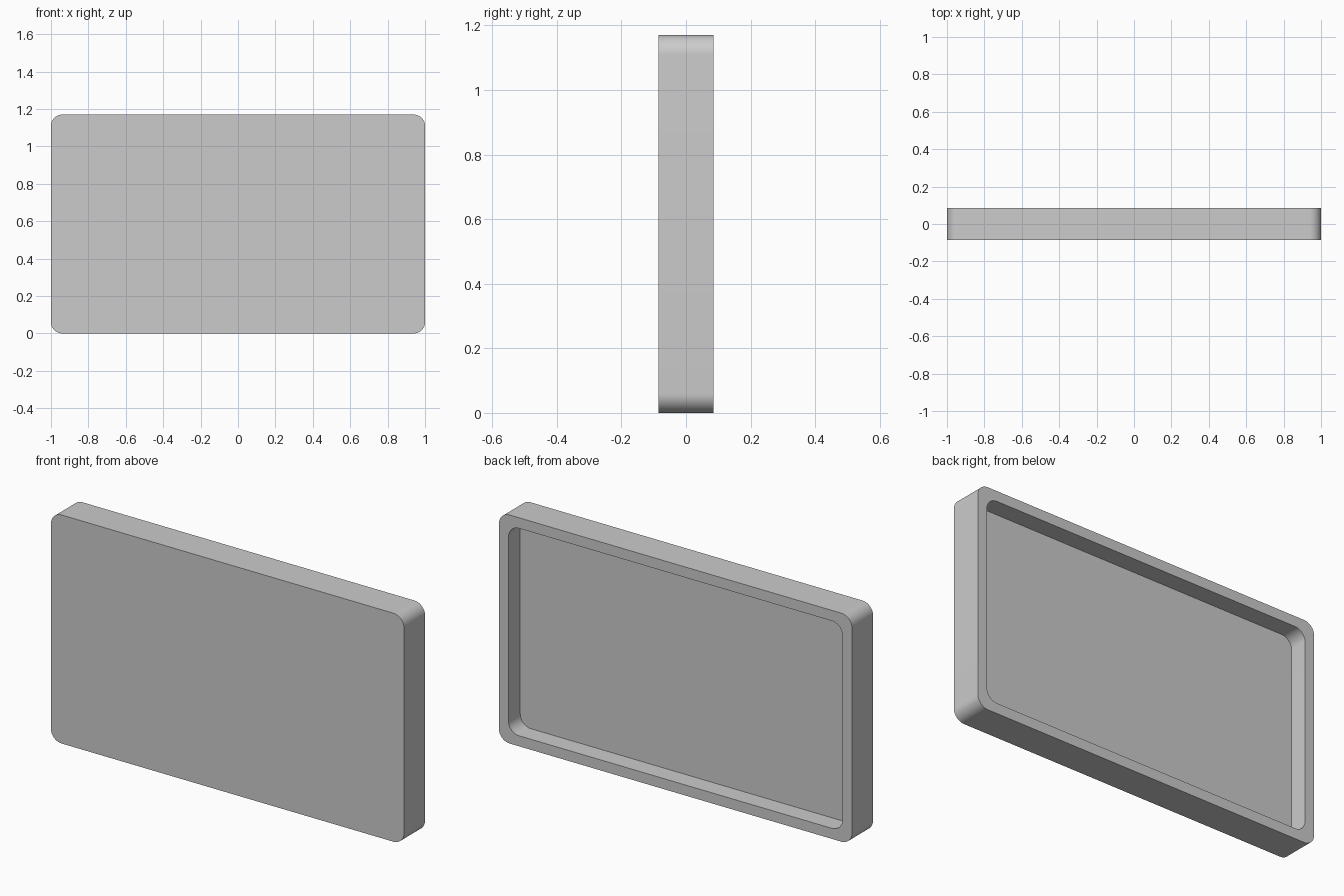
import bpy
import bmesh
from math import cos, sin, pi, radians

WIDTH, DEPTH, HEIGHT = 2.0, 0.17, 1.17
RIM, RECESS, RADIUS, STEPS = 0.054, 0.095, 0.06, 12

cube = bpy.data.objects.get("Cube")
if cube:
    bpy.data.objects.remove(cube, do_unlink=True)

grey = bpy.data.materials.new("plain grey")
grey.use_nodes = True
colour = (0.6, 0.6, 0.6, 1)
grey.diffuse_color = colour
grey.node_tree.nodes["Principled BSDF"].inputs["Base Color"].default_value = colour


def rounded_loop(bm, inset, y):
    """Ring of vertices around a rounded rectangle facing along y."""
    ring = []
    cx, cz = WIDTH / 2 - inset - RADIUS, HEIGHT / 2 - inset - RADIUS
    for corner, (sx, sz) in enumerate([(1, 1), (-1, 1), (-1, -1), (1, -1)]):
        for i in range(STEPS + 1):
            a = (corner + i / STEPS) * pi / 2
            ring.append(bm.verts.new((sx * cx + RADIUS * cos(a), y,
                                      HEIGHT / 2 + sz * cz + RADIUS * sin(a))))
    return ring


# Front panel, outer wall, back rim, recess wall and recess floor
bm = bmesh.new()
loops = [rounded_loop(bm, inset, y) for inset, y in [
    (0, -DEPTH / 2), (0, DEPTH / 2), (RIM, DEPTH / 2), (RIM, DEPTH / 2 - RECESS)]]
for a, b in zip(loops, loops[1:]):
    for i in range(len(a)):
        j = (i + 1) % len(a)
        bm.faces.new((a[i], a[j], b[j], b[i]))
bm.faces.new(loops[0])
bm.faces.new(loops[-1])
bmesh.ops.recalc_face_normals(bm, faces=bm.faces)

mesh = bpy.data.meshes.new("tray_panel")
bm.to_mesh(mesh)
bm.free()
mesh.materials.append(grey)
panel = bpy.data.objects.new("tray_panel", mesh)
bpy.context.collection.objects.link(panel)

# Smooth corners, sharp edges
bpy.ops.object.select_all(action="DESELECT")
panel.select_set(True)
bpy.context.view_layer.objects.active = panel
bpy.ops.object.shade_smooth_by_angle(angle=radians(30))
